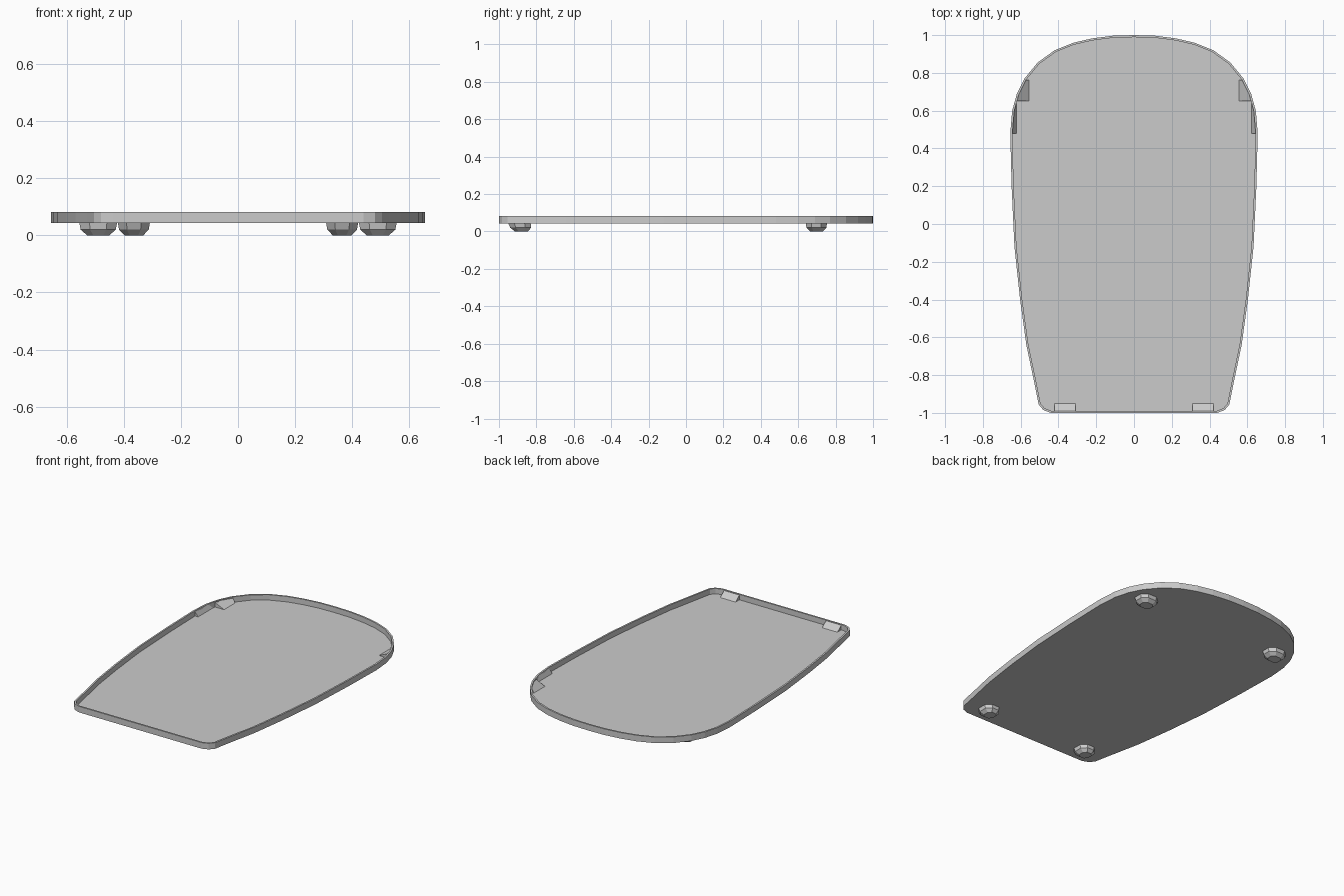
import bpy, bmesh, math
from mathutils import Vector

if "Cube" in bpy.data.objects:
    bpy.data.objects.remove(bpy.data.objects["Cube"])

BOTTOM, TOP, FLOOR, WALL = 0.043, 0.082, 0.047, 0.011


def finish(bm, name):
    bmesh.ops.recalc_face_normals(bm, faces=bm.faces)
    mesh = bpy.data.meshes.new(name)
    bm.to_mesh(mesh)
    bm.free()
    obj = bpy.data.objects.new(name, mesh)
    bpy.context.collection.objects.link(obj)
    return obj


def lift(bm, face, dz):
    """Extrude one face vertically and return the moved face."""
    new = bmesh.ops.extrude_discrete_faces(bm, faces=[face])["faces"][0]
    bmesh.ops.translate(bm, verts=new.verts, vec=(0, 0, dz))
    return new


# Tray: half outline mirrored, raised, inset to a thin rim and hollowed
half = [(0.44, -1), (0.48, -0.985), (0.505, -0.955), (0.53, -0.83), (0.57, -0.64),
        (0.603, -0.4), (0.633, -0.12), (0.648, 0.2), (0.655, 0.48), (0.645, 0.6),
        (0.62, 0.69), (0.58, 0.77), (0.51, 0.855), (0.42, 0.92), (0.32, 0.96),
        (0.22, 0.983), (0.11, 0.997)]
outline = half + [(0, 1)] + [(-x, y) for x, y in reversed(half)]
bm = bmesh.new()
base = bm.faces.new([bm.verts.new((x, y, BOTTOM)) for x, y in outline])
copy = bm.faces.new([bm.verts.new((x, y, BOTTOM)) for x, y in outline])
base.normal_update()
copy.normal_update()
top = lift(bm, copy, TOP - BOTTOM)
bm.normal_update()
bmesh.ops.inset_individual(bm, faces=[top], thickness=WALL, use_even_offset=True)
lift(bm, top, FLOOR - TOP)
bmesh.ops.remove_doubles(bm, verts=bm.verts, dist=1e-5)
finish(bm, "tray")


# Feet: faceted pads, tapering to a small flat sole
def foot(name, cx, cy, hx, hy, slope):
    bm = bmesh.new()
    rings = []
    for z, s in ((BOTTOM + 0.001, 1.0), (0.02, 0.93), (0.0, 0.58)):
        ring = []
        for i in range(8):
            a = math.radians(45 * i + 22.5)
            x = max(-1, min(1, 1.2 * math.cos(a))) * hx * s
            y = max(-1, min(1, 1.2 * math.sin(a))) * hy * s
            ring.append(bm.verts.new((cx + x, cy + y + slope * (BOTTOM - z), z)))
        rings.append(ring)
    for a, b in zip(rings, rings[1:]):
        for i in range(8):
            j = (i + 1) % 8
            bm.faces.new((a[i], a[j], b[j], b[i]))
    bm.faces.new(rings[0])
    bm.faces.new(rings[-1])
    finish(bm, name)


# Ramps: small wedges falling from the rim top (a-b) to the floor (c-d)
def ramp(name, a, b, c, d):
    bm = bmesh.new()
    hi = [bm.verts.new((*p, TOP - 0.002)) for p in (a, b)]
    lo = [bm.verts.new((*p, FLOOR)) for p in (a, b, c, d)]
    for f in ((hi[0], hi[1], lo[2], lo[3]), (hi[0], lo[0], lo[1], hi[1]),
              (hi[0], lo[3], lo[0]), (hi[1], lo[1], lo[2]), tuple(lo)):
        bm.faces.new(f)
    finish(bm, name)


for side, s in (("left", -1), ("right", 1)):
    foot(f"front_foot_{side}", s * 0.365, -0.89, 0.056, 0.06, 0.25)
    foot(f"back_foot_{side}", s * 0.49, 0.697, 0.066, 0.057, 0)
    ramp(f"front_ramp_{side}", (s * 0.31, -0.992), (s * 0.42, -0.992),
         (s * 0.42, -0.95), (s * 0.31, -0.95))
    ramp(f"back_ramp_{side}", (s * 0.628, 0.65), (s * 0.575, 0.763),
         (s * 0.555, 0.763), (s * 0.555, 0.65))
    ramp(f"side_ramp_{side}", (s * 0.648, 0.48), (s * 0.628, 0.65),
         (s * 0.622, 0.65), (s * 0.622, 0.48))
